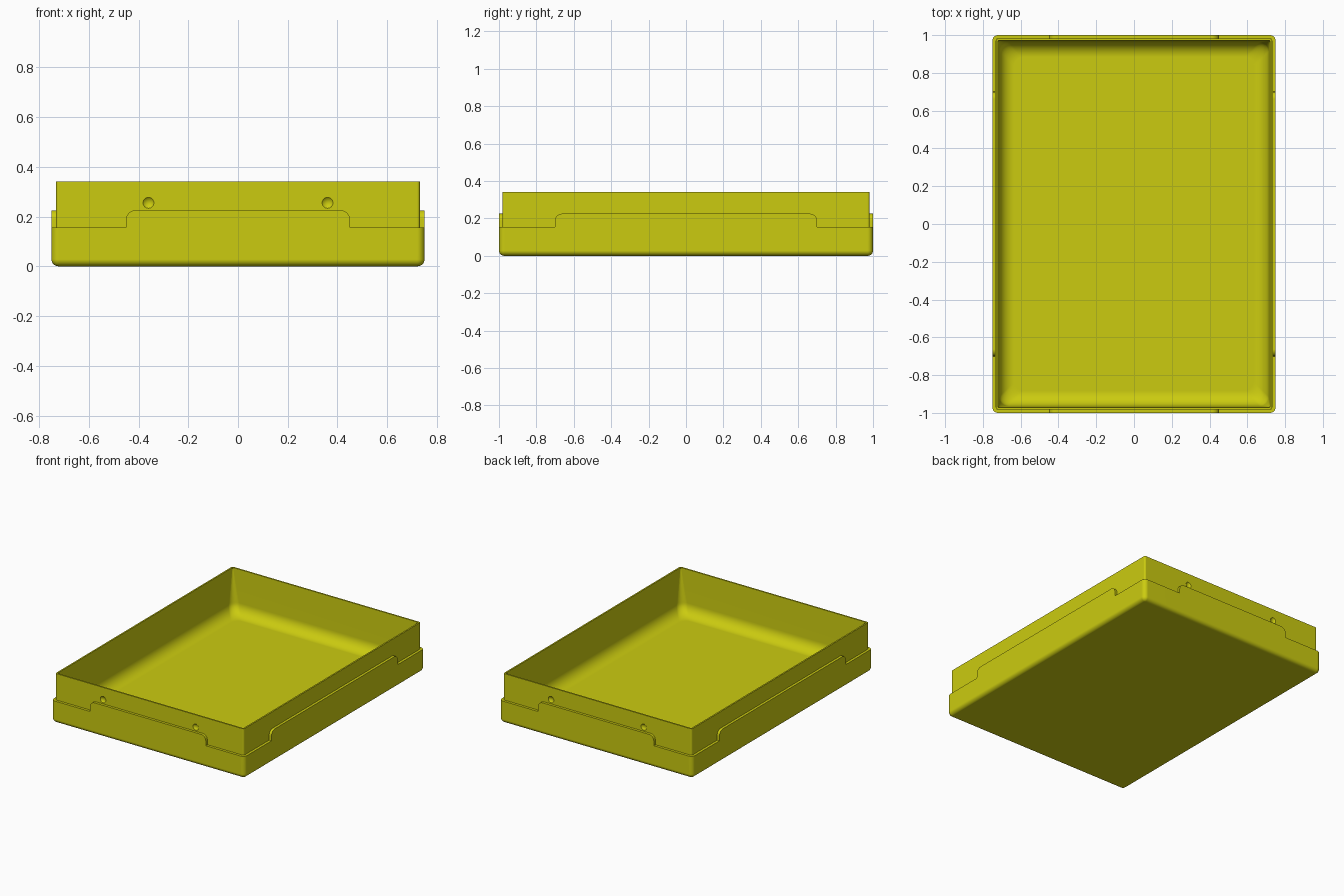
import bpy, bmesh, math
from mathutils import Vector

if "Cube" in bpy.data.objects:
    bpy.data.objects.remove(bpy.data.objects["Cube"])

yellow = bpy.data.materials.new("yellow plastic")
yellow.diffuse_color = (0.6, 0.6, 0.005, 1)
yellow.use_nodes = True
yellow.node_tree.nodes["Principled BSDF"].inputs["Base Color"].default_value = yellow.diffuse_color
HX, HY = 0.75, 1.0                      # outer half sizes
LOW, HIGH, TOP = 0.155, 0.225, 0.34     # notch, raised rim and liner heights


def ring(hx, hy, r, xs=(), ys=(), seg=6):
    """Counter-clockwise rounded rectangle with extra points along its sides."""
    pts = []
    corners = [(1, 1), (-1, 1), (-1, -1), (1, -1)]
    for q, (sx, sy) in enumerate(corners):
        side = [(hx, t) for t in ys], [(-t, hy) for t in xs], \
               [(-hx, -t) for t in ys], [(t, -hy) for t in xs]
        pts += side[q]
        for k in range(seg + 1):
            a = math.pi / 2 * (q + k / seg)
            pts.append((sx * (hx - r) + r * math.cos(a), sy * (hy - r) + r * math.sin(a)))
    return pts


def loft(name, rings):
    """Skin a list of equal-length rings of 3D points, capping both ends."""
    bm = bmesh.new()
    rows = [[bm.verts.new(p) for p in row] for row in rings]
    n = len(rows[0])
    for a, b in zip(rows, rows[1:]):
        for i in range(n):
            j = (i + 1) % n
            bm.faces.new((a[i], a[j], b[j], b[i]))
    bm.faces.new(rows[0][::-1])
    bm.faces.new(rows[-1])
    bmesh.ops.recalc_face_normals(bm, faces=bm.faces)
    mesh = bpy.data.meshes.new(name)
    bm.to_mesh(mesh)
    bm.free()
    ob = bpy.data.objects.new(name, mesh)
    bpy.context.collection.objects.link(ob)
    mesh.materials.append(yellow)
    return ob


def smooth(ob):
    bpy.ops.object.select_all(action='DESELECT')
    ob.select_set(True)
    bpy.context.view_layer.objects.active = ob
    bpy.ops.object.shade_smooth_by_angle(angle=math.radians(35))
    ob.modifiers.new("weighted normals", 'WEIGHTED_NORMAL').keep_sharp = True


def flat(pts, z):
    return [(x, y, z) for x, y in pts]


def tab(c, r=0.037):
    """Rim profile along one side: raised tab of half width c, rounded top corners."""
    half = [(-c - 0.0005, LOW)]
    for k in range(9):
        a = math.pi / 2 * k / 8
        half.append((-c + r * (1 - math.cos(a)), HIGH - r + r * math.sin(a)))
    return half + [(-t, h) for t, h in reversed(half)]


# Outer shell: rounded bottom, rim raised in the middle of every side
tx, ty = tab(0.45), tab(0.70)
xs, ys = [t for t, h in tx], [t for t, h in ty]
heights = ([h for t, h in ty] + [LOW] * 7 + [h for t, h in tx] + [LOW] * 7) * 2
R = 0.028
rows = []
for k in range(9):
    a = math.pi / 2 * k / 8
    d = R * (1 - math.sin(a))
    rows.append(flat(ring(HX - d, HY - d, max(0.03 - d, 0.002), xs, ys), R * (1 - math.cos(a))))
outer = ring(HX, HY, 0.03, xs, ys)
inner = ring(HX - 0.018, HY - 0.018, 0.013, xs, ys)
rows.append([(x, y, h) for (x, y), h in zip(outer, heights)])
rows.append([(x, y, h) for (x, y), h in zip(inner, heights)])
rows.append(flat(inner, 0.02))
shell = loft("outer_shell", rows)
smooth(shell)

# Inner liner: thin wall above the rim, cavity with a wide floor fillet
FLOOR, F = 0.03, 0.08
rows = [flat(ring(0.7315, 0.9815, 0.012), z) for z in (0.022, TOP)]
rows.append(flat(ring(0.721, 0.971, 0.004), TOP))
for k in range(11):
    a = math.pi / 2 * k / 10
    d = F * (1 - math.cos(a))
    rows.append(flat(ring(0.714 - d, 0.964 - d, 0.05), FLOOR + F * (1 - math.sin(a))))
liner = loft("inner_liner", rows)

# Round finger dimples on the front and back of the liner
depth, rad = 0.010, 0.022
ball = (rad ** 2 + depth ** 2) / (2 * depth)
bm = bmesh.new()
for sx in (-1, 1):
    for sy in (-1, 1):
        made = bmesh.ops.create_uvsphere(bm, u_segments=32, v_segments=16, radius=ball)
        bmesh.ops.translate(bm, verts=made["verts"],
                            vec=Vector((sx * 0.36, sy * (0.9815 - depth + ball), 0.255)))
mesh = bpy.data.meshes.new("dimple_cutter")
bm.to_mesh(mesh)
bm.free()
mesh.materials.append(yellow)
cutter = bpy.data.objects.new("dimple_cutter", mesh)
bpy.context.collection.objects.link(cutter)
cut = liner.modifiers.new("dimples", 'BOOLEAN')
cut.operation, cut.solver, cut.object = 'DIFFERENCE', 'EXACT', cutter
bpy.context.view_layer.objects.active = liner
bpy.ops.object.modifier_apply(modifier=cut.name)
bpy.data.objects.remove(cutter)
smooth(liner)
